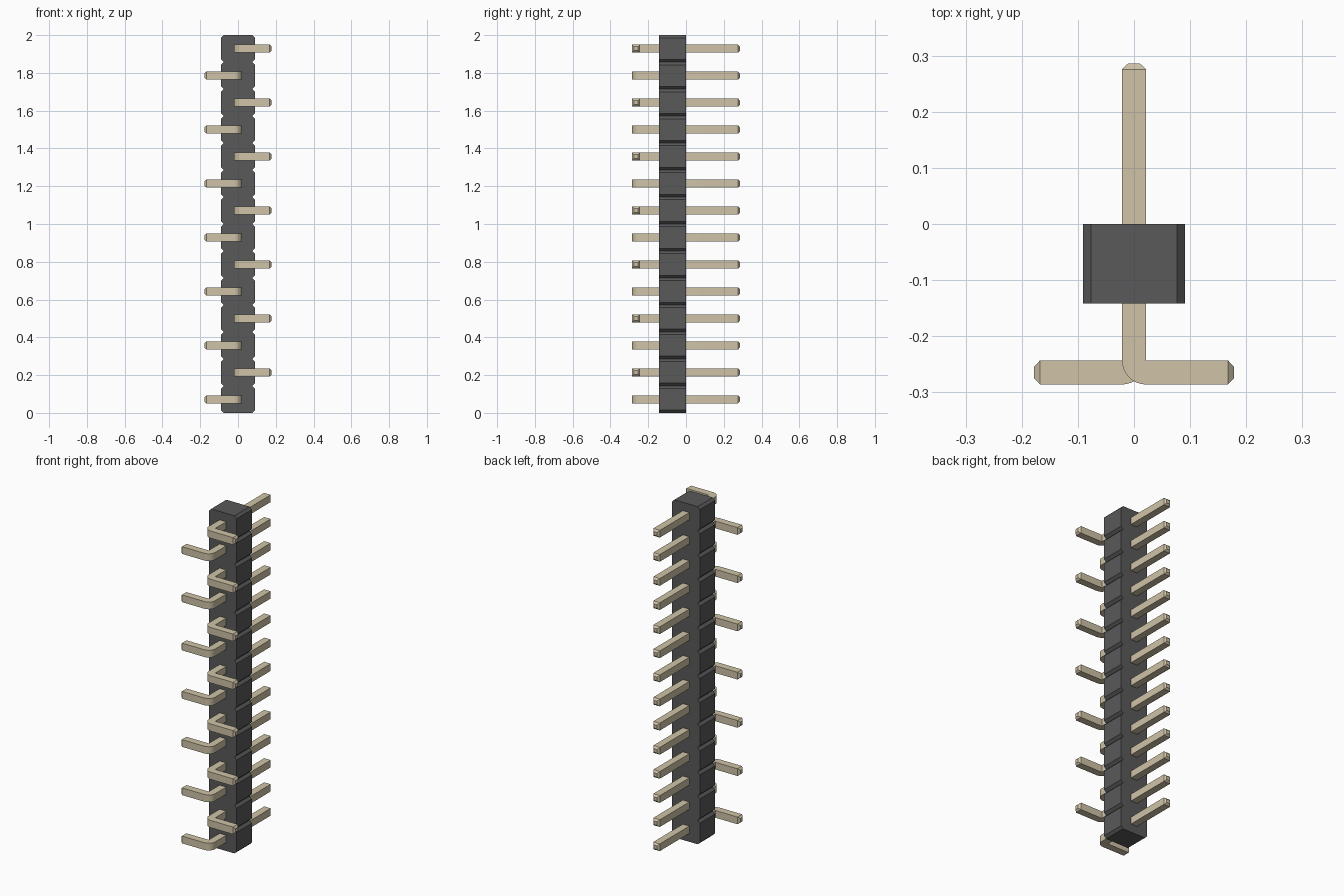
import bpy, bmesh
from math import pi, sin, cos
from mathutils import Vector

if "Cube" in bpy.data.objects:
    bpy.data.objects.remove(bpy.data.objects["Cube"])

N = 14
PITCH = 2.0 / N
HW = 0.0214            # half thickness of a pin
FRONT, BACK = -0.286, 0.286
TIP = 0.0105           # length of the tapered tip
REACH = 0.178          # sideways reach of the bent foot


def material(name, color):
    m = bpy.data.materials.new(name)
    m.diffuse_color = (*color, 1)
    m.use_nodes = True
    m.node_tree.nodes["Principled BSDF"].inputs["Base Color"].default_value = m.diffuse_color
    return m


def finish(bm, name, mat):
    bmesh.ops.recalc_face_normals(bm, faces=bm.faces)
    me = bpy.data.meshes.new(name)
    bm.to_mesh(me)
    bm.free()
    me.materials.append(mat)
    ob = bpy.data.objects.new(name, me)
    bpy.context.collection.objects.link(ob)
    return ob


def prism(points, offset):
    """Close a planar outline and extrude it along offset."""
    bm = bmesh.new()
    face = bm.faces.new([bm.verts.new(p) for p in points])
    ext = bmesh.ops.extrude_face_region(bm, geom=[face], use_keep_orig=True)
    verts = [g for g in ext["geom"] if isinstance(g, bmesh.types.BMVert)]
    bmesh.ops.translate(bm, verts=verts, vec=offset)
    bm.normal_update()
    return bm


def taper(bm, axis, value, step):
    """Extrude the end face lying at axis = value and shrink it to a tip."""
    face = next(f for f in bm.faces
                if all(abs(v.co[axis] - value) < 1e-5 for v in f.verts))
    new = bmesh.ops.extrude_discrete_faces(bm, faces=[face])["faces"][0]
    center = new.calc_center_median()
    shift = Vector((0, 0, 0))
    shift[axis] = step
    for v in new.verts:
        v.co = center + (v.co - center) * 0.5 + shift


dark = material("dark_plastic", (0.10, 0.10, 0.10))
metal = material("pin_metal", (0.63, 0.55, 0.39))

# Housing: stacked cells with chamfered corners, one continuous outline
BW, C = 0.0905, 0.0143
right = []
for i in range(N):
    z = i * PITCH
    right += [(BW - C, z), (BW, z + C), (BW, z + PITCH - C)]
right.append((BW - C, N * PITCH))
outline = right + [(-x, z) for x, z in reversed(right)]
finish(prism([(x, -0.142, z) for x, z in outline], (0, 0.142, 0)), "housing", dark)


# Pin: L-shaped profile with rounded outer bend and tapered ends
def pin(name, side, z):
    end = REACH - TIP
    inner = FRONT + 2 * HW
    pts = [(-HW, BACK - TIP)]
    for k in range(9):
        a = pi + k / 8 * pi / 2
        pts.append((HW + 2 * HW * cos(a), inner + 2 * HW * sin(a)))
    pts += [(end, FRONT), (end, inner), (HW, inner), (HW, BACK - TIP)]
    bm = prism([(side * x, y, z - HW) for x, y in pts], (0, 0, 2 * HW))
    taper(bm, 1, BACK - TIP, TIP)
    taper(bm, 0, side * end, side * TIP)
    ob = finish(bm, name, metal)
    bpy.context.view_layer.objects.active = ob
    ob.select_set(True)
    bpy.ops.object.shade_smooth_by_angle(angle=0.5)
    ob.select_set(False)


for i in range(N):
    pin(f"pin_{i + 1}", 1 if i % 2 else -1, (i + 0.5) * PITCH)
